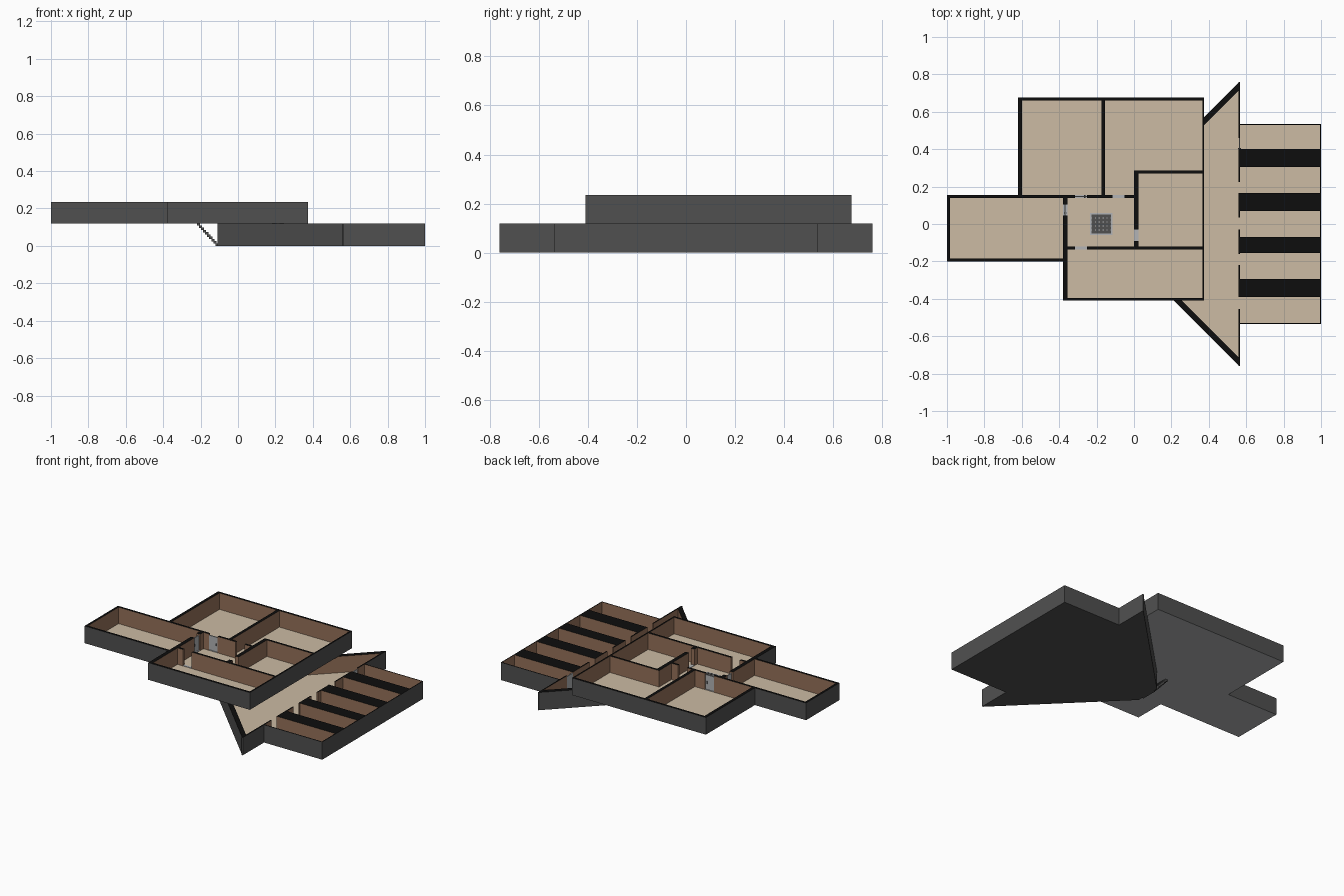
import bpy, bmesh, math

if "Cube" in bpy.data.objects:
    bpy.data.objects.remove(bpy.data.objects["Cube"])

def mat(name, r, g, b):
    lin = [((c / 255 + 0.055) / 1.055) ** 2.4 for c in (r, g, b)]
    m = bpy.data.materials.new(name)
    m.diffuse_color = (*lin, 1)
    m.use_nodes = True
    m.node_tree.nodes["Principled BSDF"].inputs["Base Color"].default_value = m.diffuse_color
    return m

GREY = mat("dark grey outside", 80, 80, 80)
BLACK = mat("black wall top", 13, 13, 13)
BROWN = mat("brown inner wall", 150, 114, 90)
BEIGE = mat("beige floor", 204, 187, 164)
LIGHT = mat("light grey", 178, 180, 182)
MATS = [GREY, BLACK, BROWN, BEIGE, LIGHT]
G, K, B, F, L = range(5)

def finish(name, bm):
    bmesh.ops.remove_doubles(bm, verts=bm.verts[:], dist=1e-6)
    me = bpy.data.meshes.new(name)
    bm.to_mesh(me)
    bm.free()
    for m in MATS:
        me.materials.append(m)
    ob = bpy.data.objects.new(name, me)
    bpy.context.collection.objects.link(ob)
    return ob

def face(bm, pts, mi, normal):
    f = bm.faces.new([bm.verts.new(p) for p in pts])
    f.normal_update()
    if f.normal.dot(normal) < 0:
        f.normal_flip()
    f.material_index = mi

def add_box(bm, x0, y0, z0, x1, y1, z1, mi):
    r = bmesh.ops.create_cube(bm, size=1)
    for v in r["verts"]:
        v.co = ((x0 + x1) / 2 + v.co.x * (x1 - x0),
                (y0 + y1) / 2 + v.co.y * (y1 - y0),
                (z0 + z1) / 2 + v.co.z * (z1 - z0))
    for f in {f for v in r["verts"] for f in v.link_faces}:
        f.material_index = mi

def box(name, *args):
    bm = bmesh.new()
    add_box(bm, *args)
    return finish(name, bm)

def floor_plan(name, footprint, rooms, zb, zf, zt, under, inner=()):
    """Solid footprint with rooms hollowed out; faces coloured by what they border.
    Rects are (x0, y0, x1, y1); 'inner' marks open space beside the plan."""
    rects = footprint + rooms + list(inner)
    xs = sorted({r[i] for r in rects for i in (0, 2)})
    ys = sorted({r[i] for r in rects for i in (1, 3)})

    def kind(i, j):
        if not (0 <= i < len(xs) - 1 and 0 <= j < len(ys) - 1):
            return 0
        x, y = (xs[i] + xs[i + 1]) / 2, (ys[j] + ys[j + 1]) / 2
        hit = lambda rs: any(r[0] < x < r[2] and r[1] < y < r[3] for r in rs)
        return 2 if hit(rooms) else 1 if hit(footprint) else 3 if hit(inner) else 0

    level = {0: zb, 1: zt, 2: zf, 3: zb}
    bm = bmesh.new()
    for i in range(len(xs) - 1):
        for j in range(len(ys) - 1):
            k = kind(i, j)
            if k in (0, 3):
                continue
            c = [(xs[i], ys[j]), (xs[i + 1], ys[j]),
                 (xs[i + 1], ys[j + 1]), (xs[i], ys[j + 1])]
            face(bm, [(*p, level[k]) for p in c], K if k == 1 else F, (0, 0, 1))
            face(bm, [(*p, zb) for p in c], under, (0, 0, -1))
            for e, (dx, dy) in enumerate([(0, -1), (1, 0), (0, 1), (-1, 0)]):
                n = kind(i + dx, j + dy)
                lo, hi = level[n], level[k]
                if hi > lo + 1e-6:
                    p, q = c[e], c[(e + 1) % 4]
                    face(bm, [(*p, lo), (*q, lo), (*q, hi), (*p, hi)],
                         B if n in (2, 3) else G, (dx, dy, 0))
    return finish(name, bm)

# Upper floor: rooms plus door openings
upper_rooms = [
    (-0.985, -0.185, -0.38, 0.14), (-0.60, 0.155, -0.175, 0.66),
    (-0.155, 0.285, 0.365, 0.66), (-0.155, 0.155, 0.0, 0.285),
    (0.025, -0.12, 0.365, 0.27), (-0.355, -0.12, 0.0, 0.14),
    (-0.355, -0.395, 0.365, -0.135)]
doorways = [
    (-0.315, 0.14, -0.25, 0.155), (-0.115, 0.14, -0.05, 0.155),
    (-0.38, 0.045, -0.355, 0.105), (0.0, -0.09, 0.025, -0.03),
    (-0.315, -0.135, -0.25, -0.12)]
floor_plan("upper_floor",
           [(-1, -0.2, -0.37, 0.155), (-0.62, 0.14, 0.375, 0.675),
            (-0.38, -0.41, 0.375, 0.155)],
           upper_rooms + doorways, 0.12, 0.125, 0.235, L)

# Door thresholds
for x0, y0, x1, y1 in doorways:
    box("threshold", x0, y0, 0.125, x1, y1, 0.128, L)

# Door leaves with a small dark handle on both sides
def door(name, x0, y0, x1, y1, z0, z1):
    bm = bmesh.new()
    add_box(bm, x0, y0, z0, x1, y1, z1, L)
    zc = (z0 + z1) / 2
    if x1 - x0 > y1 - y0:
        add_box(bm, x1 - 0.016, y0 - 0.004, zc - 0.008, x1 - 0.01, y1 + 0.004, zc + 0.008, G)
    else:
        add_box(bm, x0 - 0.004, y0 + 0.01, zc - 0.008, x1 + 0.004, y0 + 0.016, zc + 0.008, G)
    finish(name, bm)

door("north_door", -0.315, 0.144, -0.25, 0.151, 0.126, 0.225)
door("west_door", -0.371, 0.045, -0.364, 0.105, 0.126, 0.225)
door("cell_door", 0.561, 0.39, 0.567, 0.46, 0.01, 0.112)

# Grate over the stairs: light frame with crossing dark bars
bm = bmesh.new()
gx, r = -0.175, 0.06
add_box(bm, gx - r, -r, 0.125, gx + r, r, 0.128, L)
for i in range(5):
    o = -0.042 + i * 0.021
    add_box(bm, gx + o - 0.0075, -0.051, 0.127, gx + o + 0.0075, 0.051, 0.131, G)
    add_box(bm, gx - 0.051, o - 0.0075, 0.127, gx + 0.051, o + 0.0075, 0.130, G)
finish("stair_grate", bm)

# Lower cells: five rooms with openings onto the hall
cells = [(0.40, 0.53), (0.165, 0.305), (-0.07, 0.07), (-0.295, -0.155), (-0.53, -0.39)]
gaps = [(0.39, 0.46), (0.165, 0.225), (-0.03, 0.035), (-0.22, -0.16), (-0.455, -0.39)]
cell_rooms = [(0.568, a, 0.995, b) for a, b in cells]
cell_rooms += [(0.56, max(a, c[0]), 0.568, min(b, c[1])) for (a, b), c in zip(gaps, cells)]
floor_plan("cells", [(0.56, -0.76, 0.568, 0.76), (0.568, -0.535, 1, 0.535)],
           cell_rooms, 0.0, 0.01, 0.119, G, inner=[(0.55, -0.735, 0.56, 0.735)])

# Funnel-shaped hall: slab plus two mirrored slanted walls
outer = [(0.56, 0.757), (-0.11, 0.087), (-0.11, 0.055)]
inner = [(0.56, 0.715), (-0.09, 0.065), (-0.09, 0.055)]
bm = bmesh.new()
ring = outer[:2] + [(x, -y) for x, y in reversed(outer[:2])]
face(bm, [(*p, 0.01) for p in ring], F, (0, 0, 1))
face(bm, [(*p, 0.0) for p in ring], G, (0, 0, -1))
for s in (1, -1):
    o = [(x, s * y) for x, y in outer]
    n = [(x, s * y) for x, y in inner]
    normals = [(-1, s, 0), (-1, 0, 0)]
    for i in range(2):
        nx, ny, _ = normals[i]
        face(bm, [(*o[i], 0), (*o[i + 1], 0), (*o[i + 1], 0.119), (*o[i], 0.119)], G, (nx, ny, 0))
        face(bm, [(*n[i], 0.01), (*n[i + 1], 0.01), (*n[i + 1], 0.119), (*n[i], 0.119)],
             B, (-nx, -ny, 0))
        face(bm, [(*o[i], 0.119), (*o[i + 1], 0.119), (*n[i + 1], 0.119), (*n[i], 0.119)],
             K, (0, 0, 1))
    face(bm, [(*o[2], 0.0), (*n[2], 0.0), (*n[2], 0.119), (*o[2], 0.119)], B, (0, -s, 0))
face(bm, [(-0.11, -0.087, 0), (-0.11, 0.087, 0), (-0.11, 0.087, 0.01), (-0.11, -0.087, 0.01)],
     G, (-1, 0, 0))
finish("hall", bm)

# Stairs from the hall up to the grate
bm = bmesh.new()
steps = 10
for i in range(steps):
    x = -0.11 - i * 0.011
    z = i * 0.012
    add_box(bm, x - 0.011, -0.055, z, x + 0.006, 0.055, min(z + 0.014, 0.1195), G)
finish("stairs", bm)
